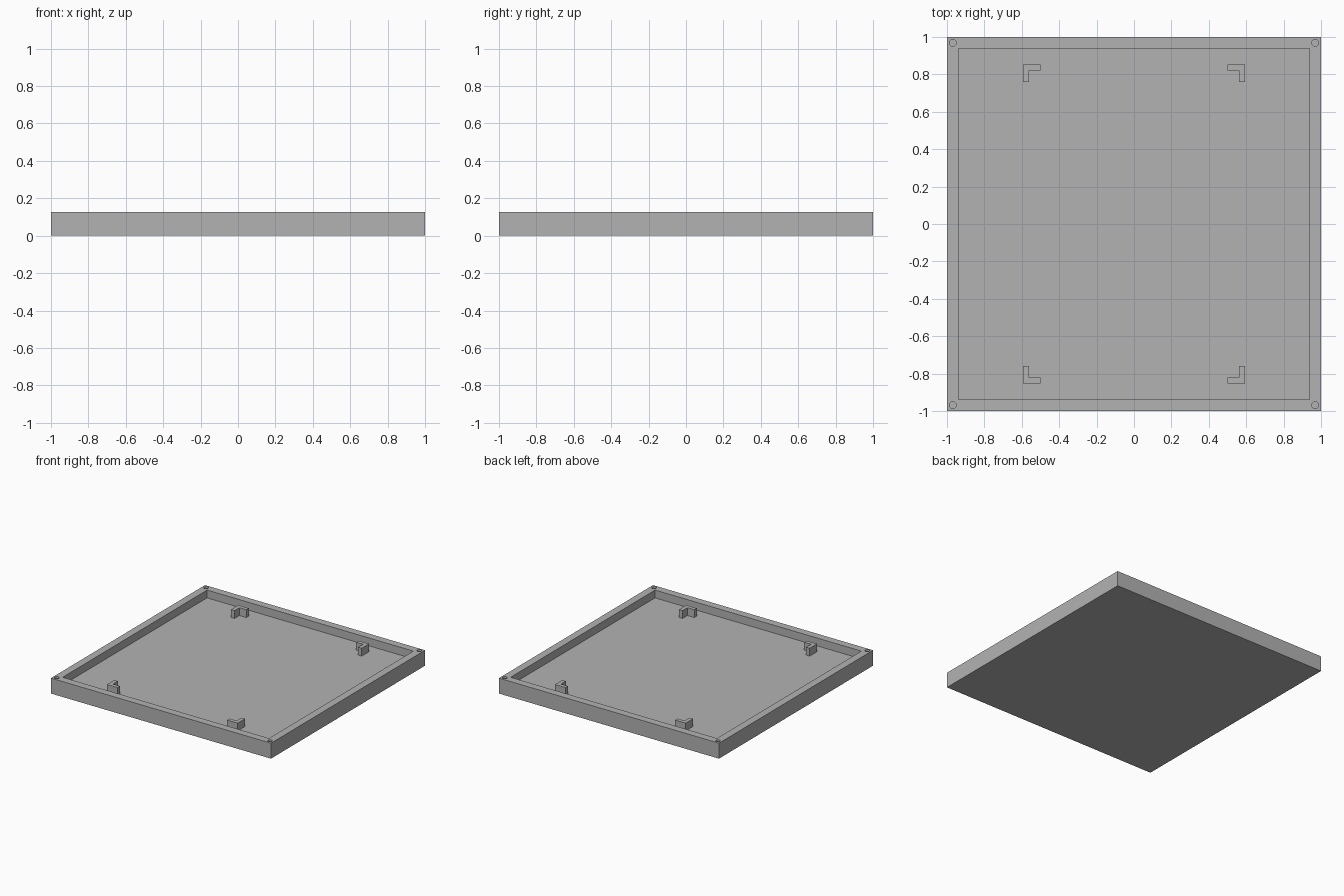
import bpy
import bmesh
from mathutils import Matrix, Vector

old = bpy.data.objects.get("Cube")
if old:
    bpy.data.objects.remove(old, do_unlink=True)

HEIGHT, FLOOR, WALL = 0.127, 0.0625, 0.0625
HOLE_RADIUS, HOLE_DEPTH = 0.018, 0.0625
BRACKET_X, BRACKET_Y = 0.594, 0.853      # outer corner of each bracket
ARM, THICK = 0.095, 0.032
CORNERS = [(sx, sy) for sx in (-1, 1) for sy in (-1, 1)]

grey = bpy.data.materials.new("light grey")
grey.use_nodes = True
COLOUR = (0.45, 0.45, 0.45, 1)
grey.diffuse_color = COLOUR
grey.node_tree.nodes["Principled BSDF"].inputs["Base Color"].default_value = COLOUR


def add_box(bm, low, high):
    low, high = Vector(low), Vector(high)
    matrix = Matrix.Translation((low + high) / 2) @ Matrix.Diagonal((*(high - low), 1))
    bmesh.ops.create_cube(bm, size=1, matrix=matrix)


def make_object(name, bm):
    bmesh.ops.recalc_face_normals(bm, faces=bm.faces)
    mesh = bpy.data.meshes.new(name)
    bm.to_mesh(mesh)
    bm.free()
    mesh.materials.append(grey)
    obj = bpy.data.objects.new(name, mesh)
    bpy.context.collection.objects.link(obj)
    return obj


# Solid slab that becomes the tray
bm = bmesh.new()
add_box(bm, (-1, -1, 0), (1, 1, HEIGHT))
tray = make_object("tray", bm)

# Cutter: the central recess and a blind screw hole in each rim corner
bm = bmesh.new()
inner = 1 - WALL
add_box(bm, (-inner, -inner, FLOOR), (inner, inner, HEIGHT + 0.1))
for sx, sy in CORNERS:
    centre = 1 - WALL / 2
    length = HOLE_DEPTH + 0.1
    place = Matrix.Translation((sx * centre, sy * centre, HEIGHT - HOLE_DEPTH + length / 2))
    bmesh.ops.create_cone(bm, cap_ends=True, segments=32, radius1=HOLE_RADIUS,
                          radius2=HOLE_RADIUS, depth=length, matrix=place)
cutter = make_object("recess_cutter", bm)
cutter.hide_render = True

cut = tray.modifiers.new("recess and holes", "BOOLEAN")
cut.operation = "DIFFERENCE"
cut.solver = "EXACT"
cut.object = cutter
bpy.context.view_layer.objects.active = tray
bpy.ops.object.modifier_apply(modifier=cut.name)
bpy.data.objects.remove(cutter, do_unlink=True)

# L-shaped corner brackets, extruded from one profile and mirrored
PROFILE = [(0, 0), (ARM, 0), (ARM, THICK), (THICK, THICK), (THICK, ARM), (0, ARM)]
for sx, sy in CORNERS:
    bm = bmesh.new()
    verts = [bm.verts.new((sx * (BRACKET_X - u), sy * (BRACKET_Y - v), FLOOR))
             for u, v in PROFILE]
    face = bm.faces.new(verts)
    top = bmesh.ops.extrude_face_region(bm, geom=[face])["geom"]
    bmesh.ops.translate(bm, vec=(0, 0, HEIGHT - FLOOR),
                        verts=[g for g in top if isinstance(g, bmesh.types.BMVert)])
    side = "left" if sx > 0 else "right"
    end = "front" if sy < 0 else "back"
    make_object(f"{end}_{side}_bracket", bm)
